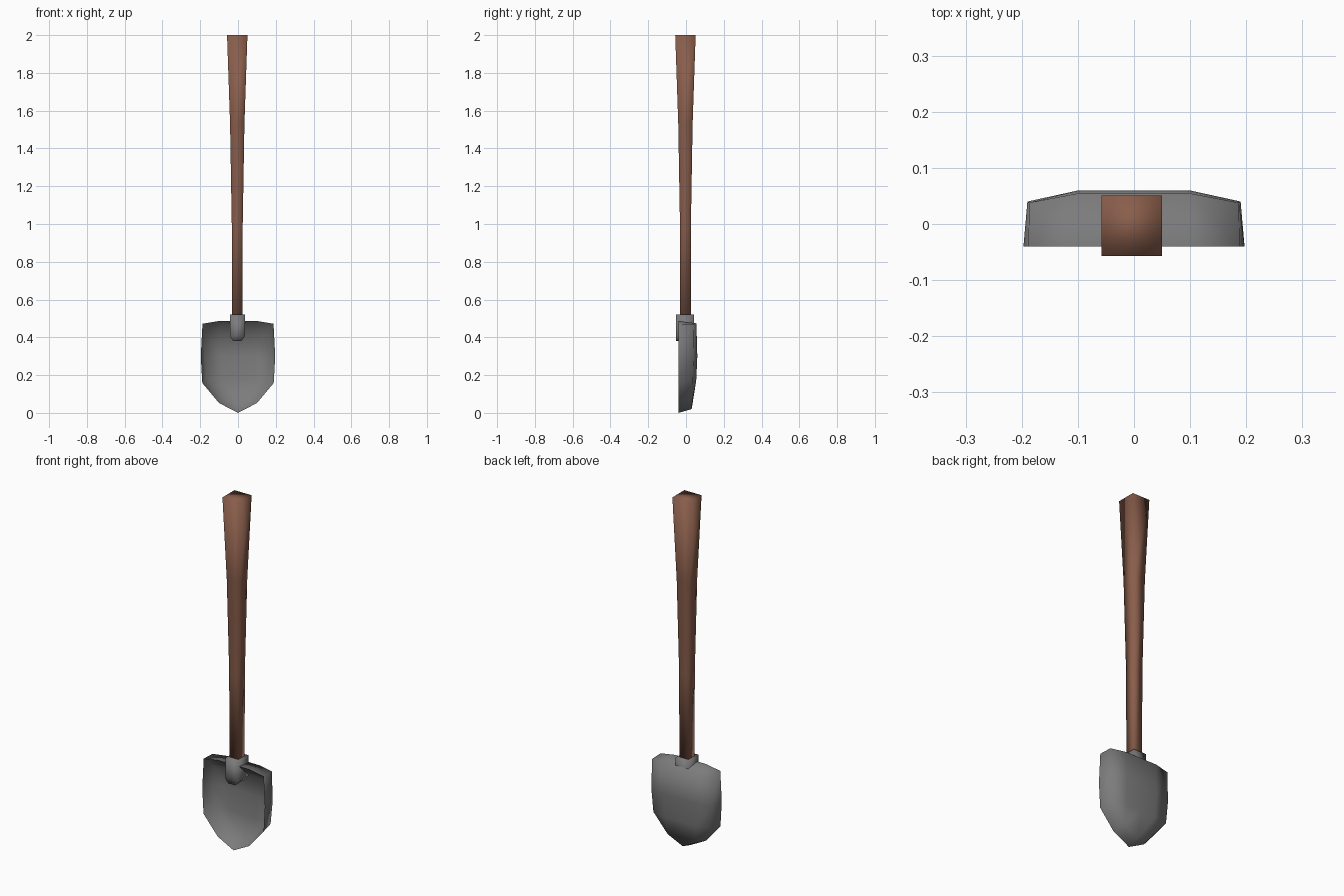
import bpy, bmesh, math

default = bpy.data.objects.get("Cube")
if default:
    bpy.data.objects.remove(default, do_unlink=True)


def material(name, rgb):
    m = bpy.data.materials.new(name)
    m.use_nodes = True
    m.diffuse_color = (*rgb, 1)
    m.node_tree.nodes["Principled BSDF"].inputs["Base Color"].default_value = (*rgb, 1)
    return m


def finish(bm, name, mat):
    bmesh.ops.recalc_face_normals(bm, faces=bm.faces[:])
    mesh = bpy.data.meshes.new(name)
    bm.to_mesh(mesh)
    bm.free()
    mesh.materials.append(mat)
    ob = bpy.data.objects.new(name, mesh)
    bpy.context.collection.objects.link(ob)
    bpy.ops.object.select_all(action='DESELECT')
    ob.select_set(True)
    bpy.context.view_layer.objects.active = ob
    bpy.ops.object.shade_smooth_by_angle(angle=math.radians(100))
    return ob


def square_loft(name, mat, rings):
    """Square section lofted through rings of (x0, x1, y0, y1, z)."""
    bm = bmesh.new()
    loops = [[bm.verts.new(p) for p in ((a, c, z), (b, c, z), (b, d, z), (a, d, z))]
             for a, b, c, d, z in rings]
    for low, high in zip(loops, loops[1:]):
        for i in range(4):
            j = (i + 1) % 4
            bm.faces.new((low[i], low[j], high[j], high[i]))
    bm.faces.new(loops[0])
    bm.faces.new(loops[-1])
    return finish(bm, name, mat)


wood = material("brown wood", (0.25, 0.11, 0.07))
steel = material("grey steel", (0.2, 0.2, 0.2))

# Handle: square shaft flaring to the top
square_loft("handle", wood, [
    (-h - 0.004, h - 0.004, -h - 0.003, h - 0.003, z)
    for h, z in ((0.028, 0.42), (0.029, 1.0), (0.038, 1.53), (0.054, 2.0))])

# Socket: block gripping the shaft, chamfered at its foot
square_loft("socket", steel, [
    (-0.025, 0.018, -0.053, 0.035, 0.38),
    (-0.043, 0.036, -0.053, 0.042, 0.405),
    (-0.043, 0.036, -0.053, 0.042, 0.52)])

# Blade: dished shell with a lip all round
COLS = (-1, -0.52, 0, 0.52, 1)
RIM = (0, 1, 2, 3, 4, 9, 14, 17, 16, 15, 10, 5)


def layer(bm, rows, tip):
    """Rows of (half width, edge z, middle z, edge y, middle y), then three tip points."""
    pts = []
    for w, ze, zm, ye, ym in rows:
        for u in COLS:
            edge = abs(u) == 1
            pts.append((u * w, ye if edge else ym, ze if edge else zm))
    (x, y, z), (tip_y, tip_z) = tip
    pts += [(-x, y, z), (0, tip_y, tip_z), (x, y, z)]
    return [bm.verts.new(p) for p in pts]


def skin(bm, v):
    for r in (0, 5):
        for c in range(4):
            k = r + c
            bm.faces.new((v[k], v[k + 1], v[k + 6], v[k + 5]))
    bm.faces.new((v[10], v[11], v[15]))
    bm.faces.new((v[11], v[12], v[16], v[15]))
    bm.faces.new((v[12], v[13], v[17], v[16]))
    bm.faces.new((v[13], v[14], v[17]))


bm = bmesh.new()
back = layer(bm, ((0.187, 0.47, 0.474, 0.038, 0.055),
                  (0.19, 0.3, 0.3, 0.04, 0.06),
                  (0.18, 0.17, 0.17, 0.036, 0.054)),
             ((0.092, 0.034, 0.066), (0.03, 0.02)))
inside = layer(bm, ((0.172, 0.41, 0.41, 0.026, 0.042),
                    (0.176, 0.3, 0.3, 0.028, 0.047),
                    (0.166, 0.178, 0.178, 0.024, 0.041)),
               ((0.085, 0.021, 0.08), (0.017, 0.036)))
lip = layer(bm, ((0.188, 0.472, 0.487, -0.04, -0.04),
                 (0.197, 0.3, 0.3, -0.04, -0.04),
                 (0.189, 0.158, 0.158, -0.04, -0.04)),
            ((0.1, -0.04, 0.052), (-0.04, 0.0)))
skin(bm, back)
skin(bm, inside)
for side in (back, inside):
    for i, a in enumerate(RIM):
        b = RIM[(i + 1) % len(RIM)]
        bm.faces.new((side[a], side[b], lip[b], lip[a]))
bmesh.ops.delete(bm, geom=[v for v in bm.verts if not v.link_faces], context='VERTS')
finish(bm, "blade", steel)
